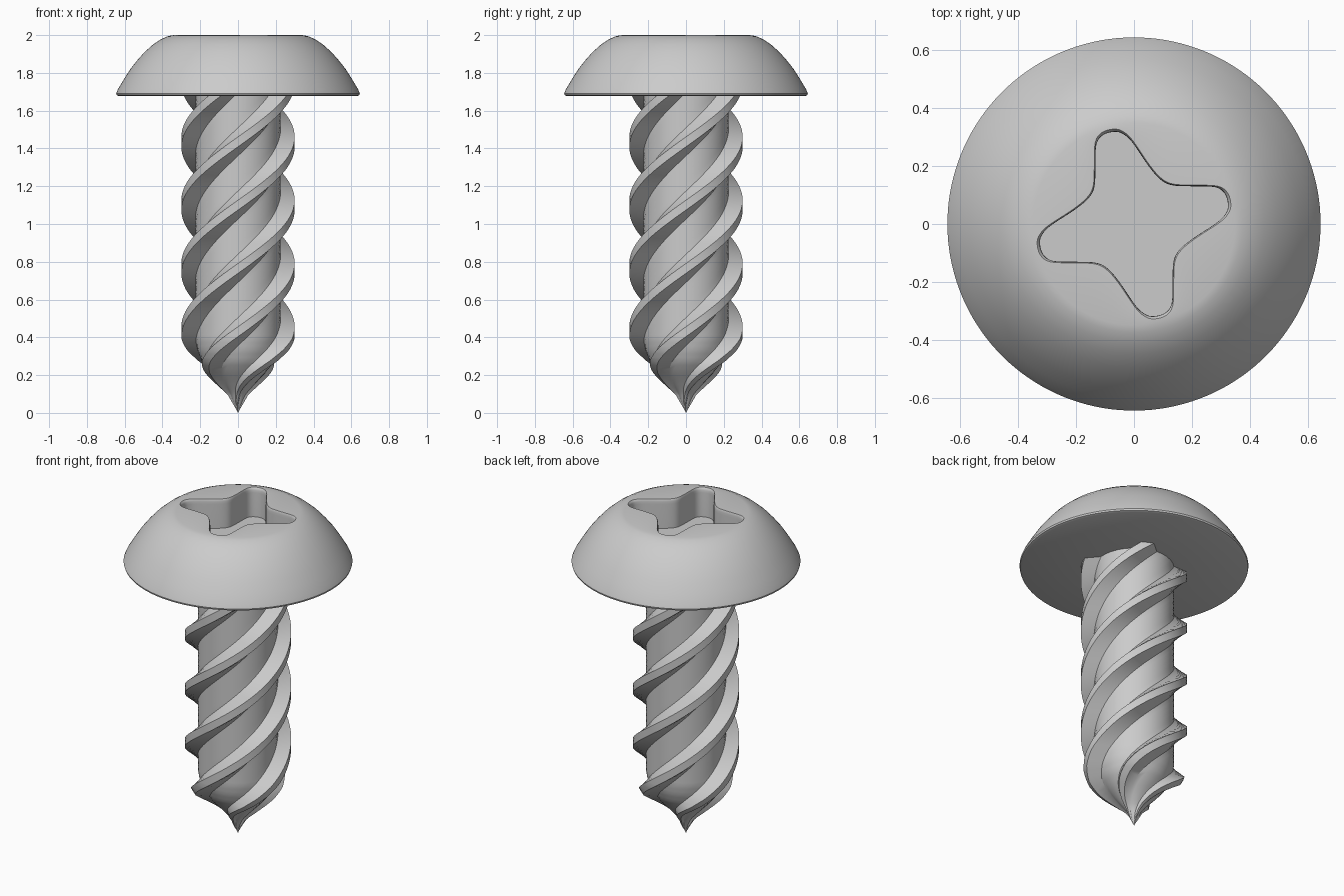
import bpy, bmesh, math
from mathutils import Vector

if "Cube" in bpy.data.objects:
    bpy.data.objects.remove(bpy.data.objects["Cube"])


def loft(name, rings, angle):
    """Skin a stack of closed rings, listed bottom to top / outside to inside, and cap both ends."""
    bm = bmesh.new()
    loops = [[bm.verts.new(p) for p in ring] for ring in rings]
    n = len(rings[0])
    for a, b in zip(loops, loops[1:]):
        for i in range(n):
            j = (i + 1) % n
            bm.faces.new((a[i], a[j], b[j], b[i]))
    bm.faces.new(loops[0][::-1])
    bm.faces.new(loops[-1])
    bmesh.ops.recalc_face_normals(bm, faces=bm.faces[:])
    mesh = bpy.data.meshes.new(name)
    bm.to_mesh(mesh)
    bm.free()
    ob = bpy.data.objects.new(name, mesh)
    bpy.context.collection.objects.link(ob)
    bpy.ops.object.select_all(action='DESELECT')
    ob.select_set(True)
    bpy.context.view_layer.objects.active = ob
    bpy.ops.object.shade_smooth_by_angle(angle=math.radians(angle))
    return ob


def catmull(a, b, c, d, t):
    return 0.5 * (2 * b + (c - a) * t + (2 * a - 5 * b + 4 * c - d) * t * t
                  + (3 * b - a - 3 * c + d) * t ** 3)


# Swirled four-lobed recess outline: one quarter, rotated four times
quarter = [(0.325, 0.06), (0.315, 0.105), (0.28, 0.13), (0.2, 0.133), (0.13, 0.137),
           (0.09, 0.158), (0.05, 0.205), (0.0, 0.28), (-0.027, 0.31)]
pts = []
for k in range(4):
    for x, y in quarter:
        for _ in range(k):
            x, y = -y, x
        pts.append(Vector((x, y)))
SUB = 4
star = [catmull(pts[i - 1], pts[i], pts[(i + 1) % 36], pts[(i + 2) % 36], s / SUB)
        for i in range(36) for s in range(SUB)]
N = len(star)
start = math.atan2(star[0].y, star[0].x)


def circle(r, z):
    return [(r * math.cos(start + math.tau * i / N), r * math.sin(start + math.tau * i / N), z)
            for i in range(N)]


# Domed head with the recess sunk into its top
head_profile = [(0.15, 1.677), (0.63, 1.677), (0.642, 1.682), (0.645, 1.692), (0.635, 1.715),
                (0.605, 1.765), (0.57, 1.82), (0.535, 1.865), (0.495, 1.91), (0.45, 1.95),
                (0.41, 1.977), (0.375, 1.993), (0.35, 1.999)]
recess = [(1.03, 2.0), (1.012, 1.994), (1.003, 1.985), (1.0, 1.97), (1.0, 1.82)]
rings = [circle(r, z) for r, z in head_profile]
rings += [[(p.x * s, p.y * s * 0.98, z) for p in star] for s, z in recess]
loft("screw_head", rings, 35)

# Shank: four-start thread, one ridge section repeated every 90 degrees
CORE, CREST, LEAD, PHASE_Z = 0.226, 0.3, 1.34, 0.43
ridge = [(-20, CORE), (-7, CREST), (0, CREST), (7, CREST), (20, CORE),
         (30, CORE), (40, CORE), (50, CORE), (60, CORE)]
taper = [(0.012, 0.02), (0.1, 0.19), (0.16, 0.42), (0.22, 0.67), (0.27, 0.84),
         (0.33, 0.95), (0.39, 1.0), (3, 1.0)]


def scale_at(z):
    for (z0, s0), (z1, s1) in zip(taper, taper[1:]):
        if z <= z1:
            return s0 + (s1 - s0) * (z - z0) / (z1 - z0)


rings = []
STEPS = 85
for k in range(STEPS + 1):
    z = 0.012 + (1.72 - 0.012) * k / STEPS
    turn = math.tau * (z - PHASE_Z) / LEAD
    s = scale_at(z)
    ring = []
    for q in range(4):
        for a, r in ridge:
            t = turn + math.radians(a + 90 * q)
            ring.append((r * s * math.cos(t), r * s * math.sin(t), z))
    rings.append(ring)
rings.insert(0, [(x * 0.05, y * 0.05, 0.0) for x, y, _ in rings[0]])
loft("threaded_shank", rings, 30)
